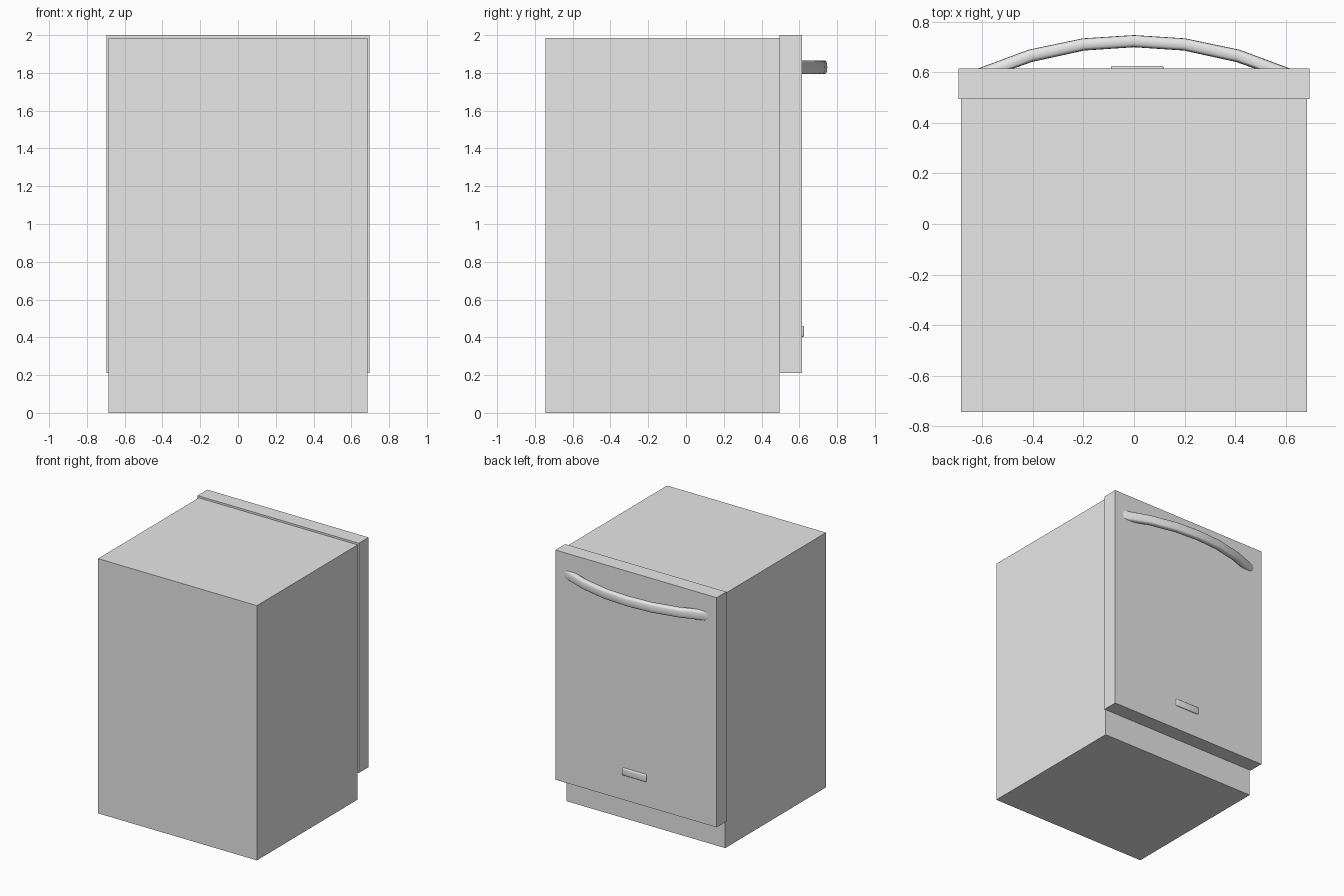
import bpy, bmesh
from math import sin, cos, tau, copysign, radians

cube = bpy.data.objects.get("Cube")
if cube:
    bpy.data.objects.remove(cube, do_unlink=True)

grey = bpy.data.materials.new("light_grey")
grey.use_nodes = True
grey.diffuse_color = (0.8, 0.8, 0.8, 1)
grey.node_tree.nodes["Principled BSDF"].inputs["Base Color"].default_value = (0.8, 0.8, 0.8, 1)


def add_object(name, bm, smooth=False):
    bmesh.ops.recalc_face_normals(bm, faces=bm.faces)
    mesh = bpy.data.meshes.new(name)
    bm.to_mesh(mesh)
    bm.free()
    mesh.materials.append(grey)
    obj = bpy.data.objects.new(name, mesh)
    bpy.context.collection.objects.link(obj)
    if smooth:
        bpy.ops.object.select_all(action='DESELECT')
        bpy.context.view_layer.objects.active = obj
        obj.select_set(True)
        bpy.ops.object.shade_smooth_by_angle(angle=radians(40))
    return obj


def box(name, low, high, bevel=0):
    bm = bmesh.new()
    bmesh.ops.create_cube(bm, size=1)
    for v in bm.verts:
        v.co = [(a + b) / 2 + c * (b - a) for a, b, c in zip(low, high, v.co)]
    if bevel:
        # round only the outward rim
        rim = [e for e in bm.edges if any(v.co.y > high[1] - 0.001 for v in e.verts)]
        bmesh.ops.bevel(bm, geom=rim, offset=bevel, segments=3, profile=0.5, affect='EDGES')
    return add_object(name, bm, bevel > 0)


# Cabinet and overhanging door panel
box("cabinet_body", (-0.685, -0.745, 0), (0.685, 0.495, 1.985))
box("door_panel", (-0.695, 0.495, 0.21), (0.695, 0.615, 2.0))

# Small raised plate low on the door
box("door_plate", (-0.092, 0.61, 0.403), (0.117, 0.626, 0.46), 0.008)


def bowed_handle():
    # outer and inner edge of the bow, from the middle to one end
    half = [((0, 0.748), (0, 0.70)), ((0.203, 0.735), (0.197, 0.687)),
            ((0.418, 0.69), (0.403, 0.642)), ((0.62, 0.615), (0.48, 0.615))]
    mirrored = [((-o[0], o[1]), (-i[0], i[1])) for o, i in reversed(half[1:])]
    bm = bmesh.new()
    rings = []
    sides = 16
    for outer, inner in mirrored + half:
        ring = []
        for k in range(sides):
            a = tau * k / sides
            # rounded rectangular section
            u = copysign(abs(cos(a)) ** 0.6, cos(a))
            w = copysign(abs(sin(a)) ** 0.6, sin(a))
            x, y = [(p + q) / 2 + u * (p - q) / 2 for p, q in zip(outer, inner)]
            ring.append(bm.verts.new((x, y, 1.83 + 0.036 * w)))
        rings.append(ring)
    for r, s in zip(rings, rings[1:]):
        for k in range(sides):
            n = (k + 1) % sides
            bm.faces.new((r[k], r[n], s[n], s[k]))
    bm.faces.new(rings[0])
    bm.faces.new(rings[-1])
    add_object("door_handle", bm, True)


bowed_handle()
